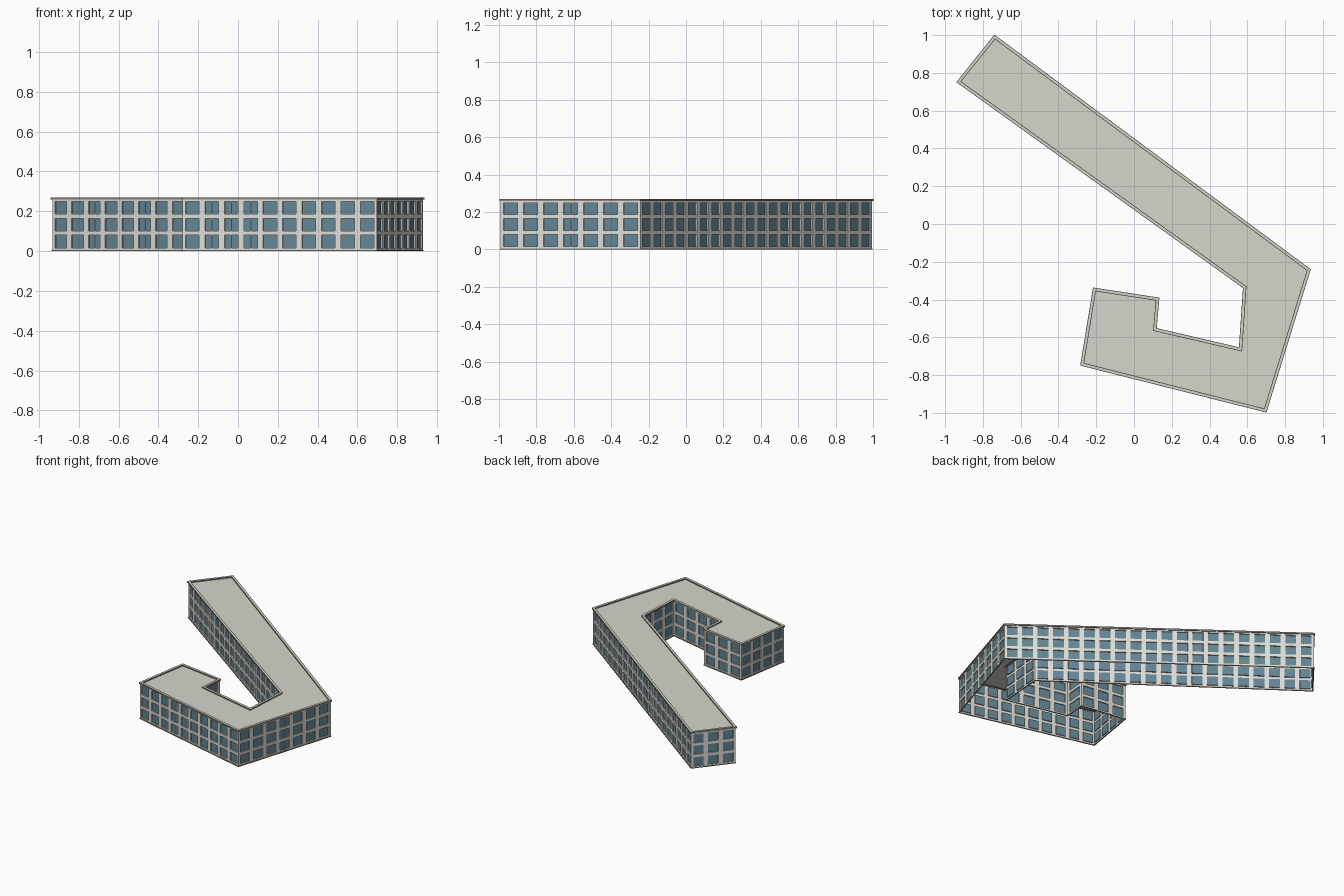
import bpy, bmesh
from mathutils import Vector

if "Cube" in bpy.data.objects:
    bpy.data.objects.remove(bpy.data.objects["Cube"])

FOOTPRINT = [(-0.278, -0.745), (0.697, -0.991), (0.929, -0.242), (-0.738, 0.994),
             (-0.932, 0.752), (0.583, -0.336), (0.561, -0.66), (0.114, -0.556),
             (0.128, -0.395), (-0.212, -0.343)]
PTS = [Vector(p) for p in FOOTPRINT]
BAY, FLOORS, FLOOR_H, BASE = 0.1, 3, 0.085, 0.005
SIDE, SILL, DEPTH = 0.15, 0.0105, 0.008   # window margins and recess
# bays with a centre mullion, by wall number
MULLIONS = {0: (1, 2, 3), 1: (3,), 4: (2, 5)}


def material(name, rgb):
    m = bpy.data.materials.new(name)
    m.diffuse_color = (*rgb, 1)
    m.use_nodes = True
    m.node_tree.nodes["Principled BSDF"].inputs["Base Color"].default_value = m.diffuse_color
    return m


WALL = material("pale stone", (0.73, 0.72, 0.67))
TRIM = material("grey brown trim", (0.27, 0.25, 0.215))
GLASS = material("blue glass", (0.125, 0.235, 0.295))
ROOF = material("grey roof", (0.66, 0.67, 0.60))
DARK = material("dark mullion", (0.06, 0.07, 0.075))


def make_object(name, bm, mats):
    me = bpy.data.meshes.new(name)
    bm.to_mesh(me)
    bm.free()
    for m in mats:
        me.materials.append(m)
    ob = bpy.data.objects.new(name, me)
    bpy.context.collection.objects.link(ob)
    return ob


def offset(d):
    """Footprint grown outward by d with mitred corners."""
    out = []
    for i, p in enumerate(PTS):
        a = (p - PTS[i - 1]).normalized()
        b = (PTS[(i + 1) % len(PTS)] - p).normalized()
        na, nb = Vector((a.y, -a.x)), Vector((b.y, -b.x))
        out.append(p + (na + nb) * d / (1 + na.dot(nb)))
    return out


def band(name, profile, colours):
    """Closed profile of (offset, height) points swept round the footprint."""
    bm = bmesh.new()
    loops = [[bm.verts.new((p.x, p.y, z)) for p in offset(d)] for d, z in profile]
    n = len(PTS)
    for k, a in enumerate(loops):
        b = loops[(k + 1) % len(loops)]
        for i in range(n):
            j = (i + 1) % n
            bm.faces.new((a[i], a[j], b[j], b[i])).material_index = colours[k]
    return make_object(name, bm, [TRIM, ROOF])


def wall(number, p, q):
    """Wall divided into bays and floors, each with a recessed window."""
    bm = bmesh.new()
    count = max(1, int((q - p).length / BAY))
    along = (q - p).normalized()
    normal = Vector((along.y, -along.x, 0))
    us = [0.0] + [(i + s) / count for i in range(count) for s in (SIDE, 1 - SIDE)] + [1.0]
    zs = [BASE] + [BASE + f * FLOOR_H + s for f in range(FLOORS)
                   for s in (SILL, FLOOR_H - SILL)] + [BASE + FLOORS * FLOOR_H]
    grid = [[bm.verts.new((*p.lerp(q, u), z)) for u in us] for z in zs]
    panes = []
    for r in range(len(zs) - 1):
        for c in range(len(us) - 1):
            f = bm.faces.new((grid[r][c], grid[r][c + 1], grid[r + 1][c + 1], grid[r + 1][c]))
            if r % 2 and c % 2:
                panes.append(f)
    bm.normal_update()
    panes = bmesh.ops.extrude_discrete_faces(bm, faces=panes)["faces"]
    bmesh.ops.translate(bm, verts=list({v for f in panes for v in f.verts}),
                        vec=normal * -DEPTH)
    for f in panes:
        f.material_index = 1
    # centre mullions
    for i in MULLIONS.get(number, ()):
        mid = p.lerp(q, (i + 0.5) / count).to_3d() - normal * (DEPTH - 0.002)
        t = along.to_3d() * 0.003
        for f in range(FLOORS):
            z0, z1 = zs[2 * f + 1], zs[2 * f + 2]
            strip = bm.faces.new([bm.verts.new(mid + s * t + Vector((0, 0, z)))
                                  for s, z in ((-1, z0), (1, z0), (1, z1), (-1, z1))])
            strip.material_index = 2
    return make_object(f"wall_{number + 1}", bm, [WALL, GLASS, DARK])


# window walls around the footprint
for k, point in enumerate(PTS):
    wall(k, point, PTS[(k + 1) % len(PTS)])

# plinth, and parapet with a pale top between brown edges
band("plinth", [(0.003, 0), (0.003, 0.006), (-0.004, 0.006), (-0.004, 0)], [0] * 4)
band("parapet", [(0.006, 0.259), (0.006, 0.27), (0.002, 0.27), (-0.008, 0.27),
                 (-0.012, 0.27), (-0.012, 0.259)], [0, 0, 1, 0, 0, 0])

# flat roof just below the parapet top
roof_bm = bmesh.new()
roof_bm.faces.new([roof_bm.verts.new((p.x, p.y, 0.262)) for p in offset(-0.002)])
roof_bm.normal_update()
bmesh.ops.triangulate(roof_bm, faces=roof_bm.faces[:])
make_object("roof", roof_bm, [ROOF])
